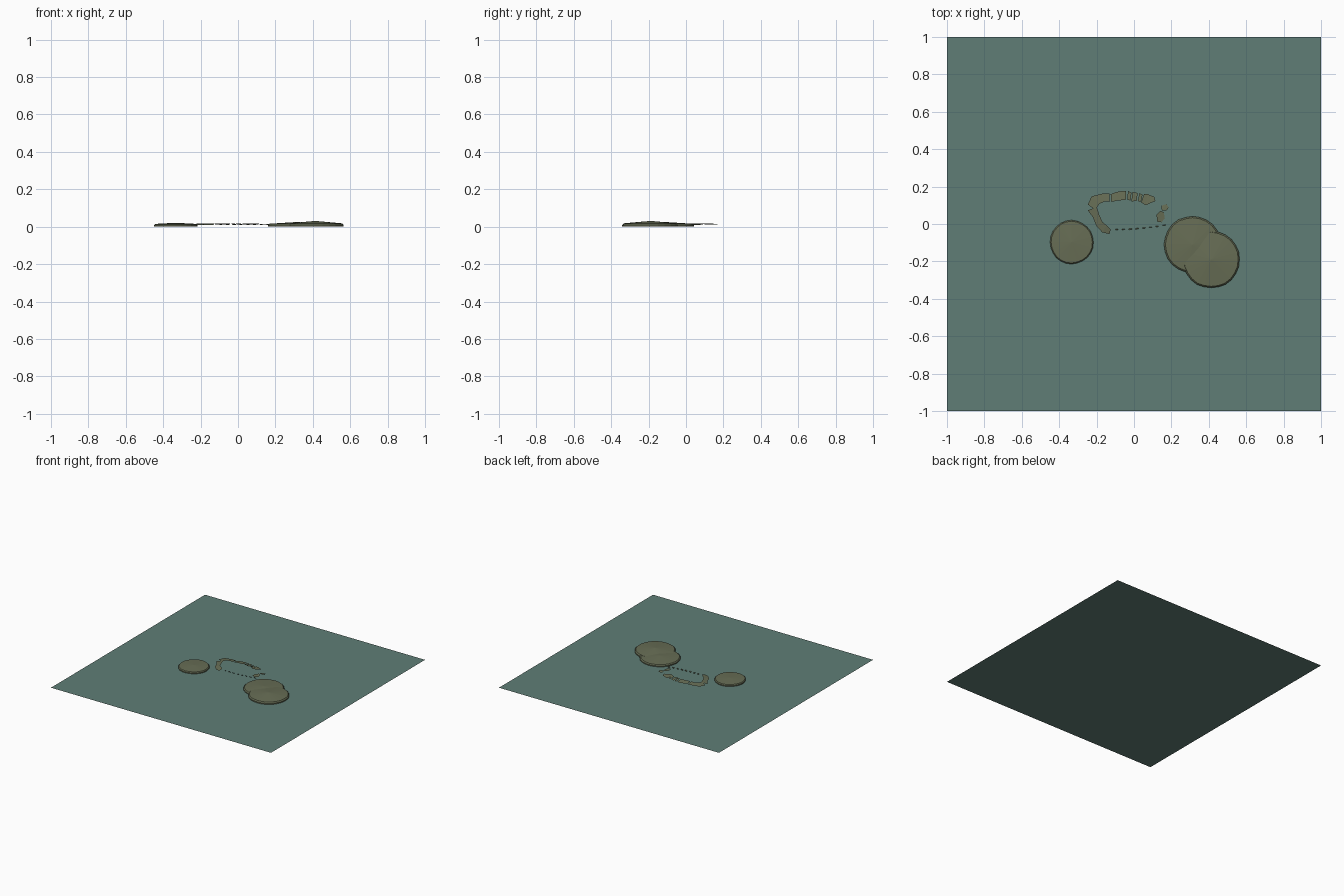
import bpy, bmesh, math, random
from mathutils import Vector

random.seed(4)
cube = bpy.data.objects.get("Cube")
if cube:
    bpy.data.objects.remove(cube, do_unlink=True)


def material(name, rgb):
    m = bpy.data.materials.new(name)
    m.use_nodes = True
    m.diffuse_color = (*rgb, 1)
    m.node_tree.nodes["Principled BSDF"].inputs["Base Color"].default_value = (*rgb, 1)
    return m


SEA = material("sea green", (0.115, 0.208, 0.182))
LAND = material("olive land", (0.135, 0.153, 0.09))


def finish(bm, name, mat):
    mesh = bpy.data.meshes.new(name)
    bm.to_mesh(mesh)
    bm.free()
    mesh.materials.append(mat)
    ob = bpy.data.objects.new(name, mesh)
    bpy.context.collection.objects.link(ob)


def island(name, x, y, r, rim, top, sides=24):
    """Low disc with a steep shore and a gently pointed, uneven top."""
    bm = bmesh.new()
    profile = [(r, 0.001), (r, rim * 0.55), (r * 0.95, rim)]
    wobble = [random.uniform(0.985, 1.01) for _ in range(sides)]
    rings = []
    for radius, z in profile:
        rings.append([bm.verts.new((x + radius * w * math.cos(math.tau * i / sides),
                                    y + radius * w * math.sin(math.tau * i / sides), z))
                      for i, w in enumerate(wobble)])
    peak = bm.verts.new((x, y, top))
    for i in range(sides):
        j = (i + 1) % sides
        for low, high in zip(rings, rings[1:]):
            bm.faces.new((low[i], low[j], high[j], high[i]))
        bm.faces.new((rings[-1][i], rings[-1][j], peak))
    finish(bm, name, LAND)


def reef(name, path, z_outer, z_inner, jitter=0.004):
    """Thin ragged strip along (x, y, width) points, tilted across its width."""
    bm = bmesh.new()
    pairs = []
    for i, (x, y, w) in enumerate(path):
        a, b = path[max(i - 1, 0)], path[min(i + 1, len(path) - 1)]
        side = Vector((a[1] - b[1], b[0] - a[0], 0)).normalized() * w / 2
        pair = []
        for sign, z in ((1, z_outer), (-1, z_inner)):
            p = Vector((x, y, z)) + side * sign
            p.x += random.uniform(-jitter, jitter)
            p.y += random.uniform(-jitter, jitter)
            pair.append(bm.verts.new(p))
        pairs.append(pair)
    for (a, b), (c, d) in zip(pairs, pairs[1:]):
        bm.faces.new((a, b, d, c))
    finish(bm, name, LAND)


# Water sheet
bm = bmesh.new()
bmesh.ops.create_grid(bm, x_segments=1, y_segments=1, size=1)
finish(bm, "water", SEA)

# Solid islands
island("west_island", -0.333, -0.097, 0.117, 0.015, 0.021)
island("north_east_island", 0.313, -0.11, 0.152, 0.016, 0.025)
island("south_east_island", 0.413, -0.19, 0.153, 0.018, 0.031)

# Broken lagoon ring: western arc
reef("reef_west", [(-0.125, -0.042, 0.025), (-0.16, -0.03, 0.045), (-0.185, 0.0, 0.03),
                   (-0.203, 0.04, 0.035), (-0.222, 0.085, 0.05)], 0.010, 0.017)
reef("reef_north_west", [(-0.226, 0.09, 0.045), (-0.205, 0.13, 0.055),
                         (-0.165, 0.143, 0.045), (-0.128, 0.144, 0.045)], 0.012, 0.018)

# Northern fragments
reef("reef_north", [(-0.122, 0.14, 0.045), (-0.09, 0.146, 0.042),
                    (-0.06, 0.153, 0.05), (-0.04, 0.154, 0.045)], 0.012, 0.018)
for k, x in enumerate((-0.034, -0.008, 0.022)):
    reef(f"reef_north_chip_{k}", [(x, 0.152 - k * 0.005, 0.045),
                                  (x + 0.021, 0.149 - k * 0.005, 0.042)], 0.012, 0.018)
reef("reef_north_east", [(0.045, 0.136, 0.045), (0.065, 0.13, 0.06),
                         (0.085, 0.13, 0.045), (0.108, 0.134, 0.03)], 0.012, 0.017)

# Eastern specks
reef("reef_east_upper", [(0.145, 0.096, 0.012), (0.162, 0.09, 0.035), (0.178, 0.078, 0.02)], 0.008, 0.012)
reef("reef_east_lower", [(0.15, 0.07, 0.025), (0.14, 0.04, 0.045), (0.132, 0.012, 0.025)], 0.008, 0.012)

# Thin southern slivers
for k in range(8):
    x = -0.1 + k * 0.036
    y = -0.03 + 0.00045 * k * k
    reef(f"reef_south_{k}", [(x, y, 0.004), (x + 0.016, y + 0.002, 0.005)], 0.008, 0.014, 0.001)
